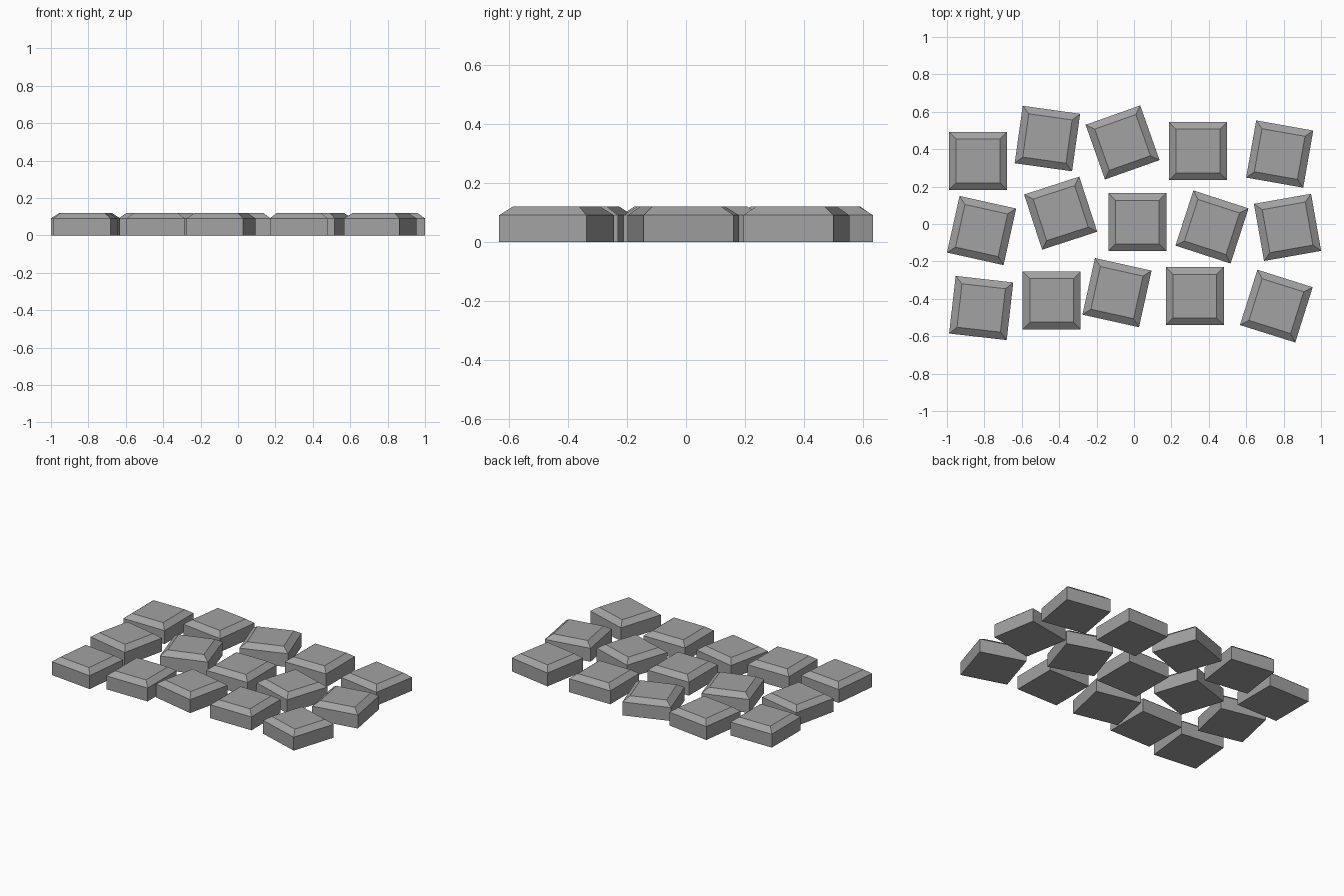
import bpy, bmesh
from math import radians

if "Cube" in bpy.data.objects:
    bpy.data.objects.remove(bpy.data.objects["Cube"])

SIDE = 0.31     # tile width
WALL = 0.091    # height of the vertical sides
TOP = 0.121     # full height
INSET = 0.054   # width of the sloped rim

# Dark grey stone
grey = bpy.data.materials.new("dark_stone")
grey.diffuse_color = (0.36, 0.36, 0.36, 1)
grey.use_nodes = True
grey.node_tree.nodes["Principled BSDF"].inputs["Base Color"].default_value = grey.diffuse_color

# Chamfered square slab, shared by every tile
bm = bmesh.new()
bmesh.ops.create_cube(bm, size=1)
for v in bm.verts:
    v.co = (v.co.x * SIDE, v.co.y * SIDE, (v.co.z + 0.5) * WALL)
bm.normal_update()
top = max(bm.faces, key=lambda f: f.calc_center_median().z)
bmesh.ops.inset_region(bm, faces=[top], thickness=INSET, depth=0)
for v in top.verts:
    v.co.z = TOP
bmesh.ops.recalc_face_normals(bm, faces=bm.faces)
mesh = bpy.data.meshes.new("paving_stone")
bm.to_mesh(mesh)
bm.free()
mesh.materials.append(grey)

# Rows of stones: x, y, turn in degrees
rows = {
    "back": [(-0.834, 0.337, 0), (-0.463, 0.457, -8), (-0.061, 0.436, 19.5),
             (0.342, 0.390, 0), (0.779, 0.374, -10)],
    "middle": [(-0.815, -0.035, -12.5), (-0.392, 0.058, 18), (0.018, 0.010, 0),
               (0.417, -0.016, -18), (0.821, -0.018, 10)],
    "front": [(-0.817, -0.449, -6.5), (-0.440, -0.408, 0), (-0.091, -0.367, -12.5),
              (0.325, -0.386, 0), (0.761, -0.439, -17.5)],
}
for row, stones in rows.items():
    for i, (x, y, turn) in enumerate(stones, 1):
        stone = bpy.data.objects.new(f"{row}_stone_{i}", mesh)
        stone.location = (x, y, 0)
        stone.rotation_euler.z = radians(turn)
        bpy.context.collection.objects.link(stone)
